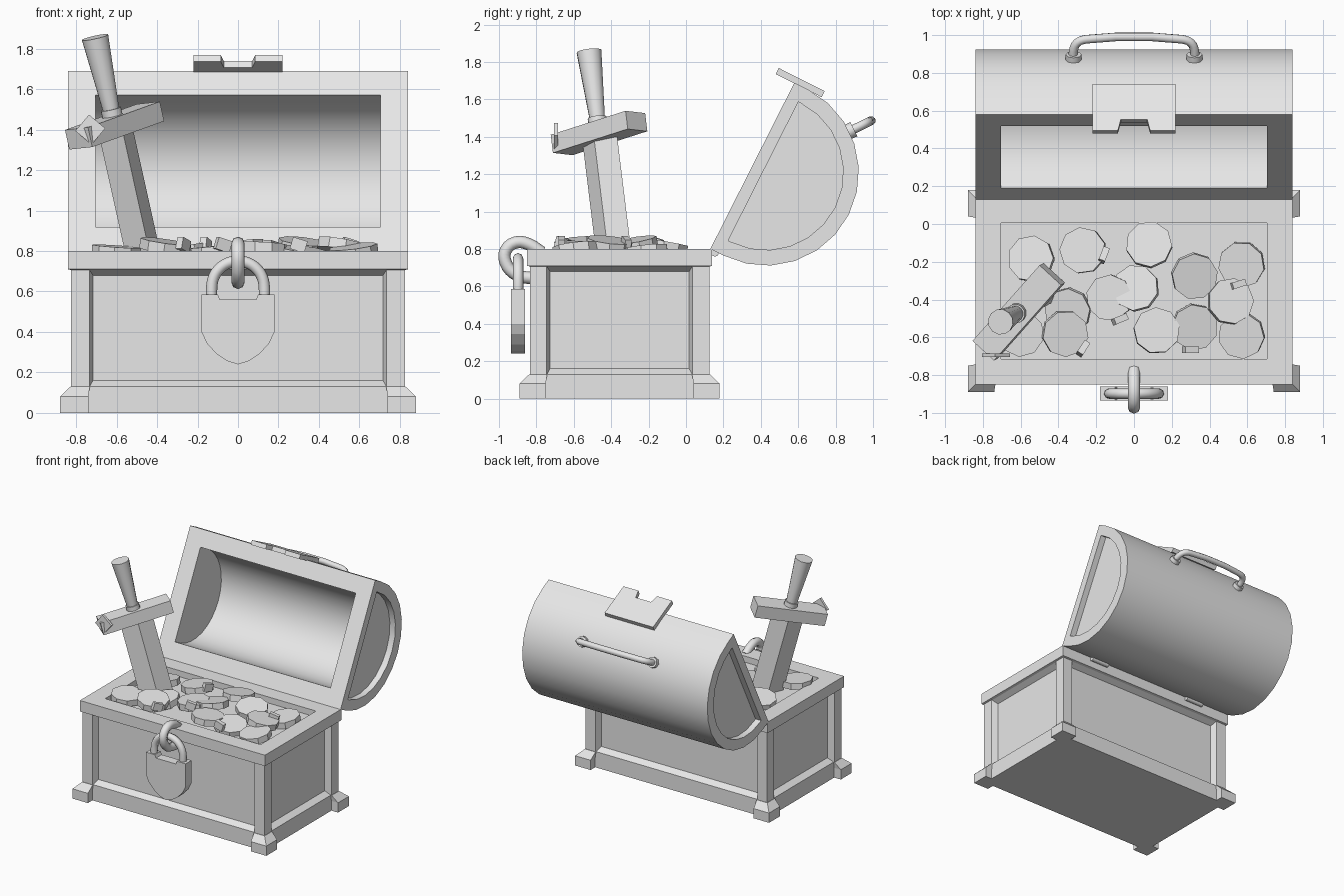
import bpy, bmesh, math, random
from mathutils import Vector, Matrix

random.seed(4)
if "Cube" in bpy.data.objects:
    bpy.data.objects.remove(bpy.data.objects["Cube"], do_unlink=True)

grey = bpy.data.materials.new("plain_grey")
grey.use_nodes = True
COLOUR = (0.8, 0.8, 0.8, 1)
grey.diffuse_color = COLOUR
grey.node_tree.nodes["Principled BSDF"].inputs["Base Color"].default_value = COLOUR


def finish(ob, smooth=False):
    ob.data.materials.clear()
    ob.data.materials.append(grey)
    if smooth:
        bpy.ops.object.select_all(action="DESELECT")
        ob.select_set(True)
        bpy.context.view_layer.objects.active = ob
        bpy.ops.object.shade_smooth_by_angle(angle=math.radians(50))
    return ob


def loft(name, loops, matrix=Matrix(), smooth=False):
    """Skin a row of matching point loops and cap both ends."""
    bm = bmesh.new()
    rows = [[bm.verts.new(matrix @ Vector(p)) for p in loop] for loop in loops]
    for a, b in zip(rows, rows[1:]):
        for i in range(len(a)):
            j = (i + 1) % len(a)
            bm.faces.new((a[i], a[j], b[j], b[i]))
    bm.faces.new(rows[0])
    bm.faces.new(rows[-1])
    bmesh.ops.recalc_face_normals(bm, faces=bm.faces)
    mesh = bpy.data.meshes.new(name)
    bm.to_mesh(mesh)
    bm.free()
    ob = bpy.data.objects.new(name, mesh)
    bpy.context.collection.objects.link(ob)
    return finish(ob, smooth)


def rect(x0, x1, y0, y1, z):
    return [(x0, y0, z), (x1, y0, z), (x1, y1, z), (x0, y1, z)]


def box(name, size, matrix):
    x, y, z = (s / 2 for s in size)
    return loft(name, [rect(-x, x, -y, y, -z), rect(-x, x, -y, y, z)], matrix)


def circle(r, z, n):
    return [(r * math.cos(math.tau * i / n), r * math.sin(math.tau * i / n), z) for i in range(n)]


def tube(name, points, radius, matrix=Matrix()):
    cu = bpy.data.curves.new(name, "CURVE")
    cu.dimensions = "3D"
    cu.bevel_depth = radius
    cu.bevel_resolution = 2
    cu.resolution_u = 3
    cu.use_fill_caps = True
    sp = cu.splines.new("BEZIER")
    sp.bezier_points.add(len(points) - 1)
    for bp, p in zip(sp.bezier_points, points):
        bp.co = matrix @ Vector(p)
        bp.handle_left_type = bp.handle_right_type = "AUTO"
    ob = bpy.data.objects.new(name, cu)
    bpy.context.collection.objects.link(ob)
    bpy.ops.object.select_all(action="DESELECT")
    ob.select_set(True)
    bpy.context.view_layer.objects.active = ob
    bpy.ops.object.convert(target="MESH")
    return finish(bpy.context.object, True)


# Chest body: rails, recessed panels, rim and tray as one stepped loft
HX, HY, CY = 0.84, 0.495, -0.355
steps = [(0.02, 0), (0.02, 0.13), (0.065, 0.16), (0.065, 0.68), (0.02, 0.705),
         (0, 0.71), (0, 0.8), (0.135, 0.8), (0.135, 0.75)]
loft("chest_body", [rect(i - HX, HX - i, CY - HY + i, CY + HY - i, z) for i, z in steps])

# Corner posts and feet
post = [(0.015, 0.015), (0.105, 0.015), (0.125, 0.07), (0.07, 0.125), (0.015, 0.105)]
foot = [(-0.04, 0.1, 0), (-0.04, 0.1, 0.08), (0.012, 0.108, 0.13)]
for sx, side in ((-1, "right"), (1, "left")):
    for sy, end in ((-1, "front"), (1, "back")):
        corner = Matrix.Translation((sx * HX, CY + sy * HY, 0)) @ Matrix.Diagonal((-sx, -sy, 1, 1))
        loft(f"{end}_{side}_post", [[(a, b, z) for a, b in post] for z in (0.12, 0.71)], corner)
        loft(f"{end}_{side}_foot", [rect(a, b, a, b, z) for a, b, z in foot], corner)

# Lid frame: x along the chest, y up the open edge, z out through the dome
up = Vector((0, 0.45, 0.89)).normalized()
out = Vector((0, up.z, -up.y))
LID = Matrix.Translation((0, 0.355, 1.245)) @ Matrix((Vector((1, 0, 0)), up, out)).transposed().to_4x4()
SPRING = 0.08


def dome(x, r, base, n=12):
    arc = [(x, r * math.cos(math.pi * i / n), SPRING + r * math.sin(math.pi * i / n)) for i in range(n + 1)]
    return [(x, r, base)] + arc + [(x, -r, base)]


ends = [(0.79, 0.415, 0.065), (0.84, 0.415, 0.065), (0.84, 0.498, 0)]
lid = loft("lid", [dome(-x, r, b) for x, r, b in ends] + [dome(x, r, b) for x, r, b in reversed(ends)], LID)
hollow = loft("lid_hollow", [dome(x, 0.365, -0.1, 16) for x in (-0.705, 0.705)], LID)
hollow.hide_render = True
cut = lid.modifiers.new("hollow", "BOOLEAN")
cut.operation, cut.object, cut.solver = "DIFFERENCE", hollow, "EXACT"
bpy.context.view_layer.objects.active = lid
bpy.ops.object.modifier_apply(modifier=cut.name)
bpy.data.objects.remove(hollow, do_unlink=True)
finish(lid, True)

# Notched latch plate on the lid edge
latch = [(-0.22, -0.11), (-0.085, -0.11), (-0.07, -0.045), (0.07, -0.045),
         (0.085, -0.11), (0.22, -0.11), (0.22, 0.165), (-0.22, 0.165)]
loft("latch_plate", [[(x, u, n) for x, n in latch] for u in (0.494, 0.53)], LID)

# Lid handle with collars
tilt = math.radians(53)
rise = Vector((0, math.sin(tilt), math.cos(tilt)))
base = Vector((0, 0, SPRING)) + rise * 0.48
grip_path = [(0.32, 0), (0.32, 0.07), (0.3, 0.115), (0.25, 0.135)]
grip_path += [(-x, h) for x, h in reversed(grip_path)]
tube("lid_handle", [Vector((x, 0, 0)) + base + rise * h for x, h in grip_path], 0.024, LID)
for s in (-1, 1):
    foot_at = Vector((s * 0.32, 0, 0)) + base
    tube("handle_collar", [foot_at, foot_at + rise * 0.045], 0.042, LID)

# Hinge barrels
for s in (-1, 1):
    tube("hinge", [(s * 0.48 - 0.08, 0.155, 0.78), (s * 0.48 + 0.08, 0.155, 0.78)], 0.021)

# Padlock, shackle and staple
half = [(0.05, 0.255), (0.105, 0.29), (0.155, 0.345), (0.18, 0.4), (0.18, 0.585), (0.1, 0.585), (0.09, 0.56)]
shield = [(0, 0.24)] + half + [(-x, z) for x, z in reversed(half)]
loft("padlock_body", [[(x, y, z) for x, z in shield] for y in (-0.935, -0.86)])
bow = [(0.13 * math.cos(math.pi * i / 8), -0.898, 0.62 + 0.13 * math.sin(math.pi * i / 8)) for i in range(9)]
tube("padlock_shackle", [(0.13, -0.898, 0.56)] + bow + [(-0.13, -0.898, 0.56)], 0.028)
staple = [(-0.77, 0.78), (-0.84, 0.825), (-0.91, 0.835), (-0.965, 0.79), (-0.965, 0.73),
          (-0.92, 0.67), (-0.86, 0.648), (-0.79, 0.645)]
tube("lock_staple", [(0, y, z) for y, z in staple], 0.033)

# Sword frame: x along the guard, y through the blade, z toward the pommel
axis = Vector((-0.235, -0.13, 1.06)).normalized()
along = Vector((0.64, 0.72, 0.22))
along = (along - axis * along.dot(axis)).normalized()
SWORD = Matrix.Translation((-0.61, -0.465, 1.42)) @ Matrix((along, axis.cross(along), axis)).transposed().to_4x4()
loft("sword_blade", [[(-0.125, 0, z), (0, -0.045, z), (0.125, 0, z), (0, 0.045, z)] for z in (-0.69, 0)], SWORD)
box("sword_guard", (0.55, 0.155, 0.1), SWORD)
loft("sword_collar", [circle(0.052, z, 12) for z in (0.04, 0.085)], SWORD, True)
loft("sword_grip", [circle(0.042, 0.08, 12), circle(0.068, 0.45, 12)], SWORD, True)
box("guard_gem", (0.105, 0.02, 0.105),
    Matrix.Translation((-0.73, -0.695, 1.4)) @ Matrix.Rotation(math.radians(40), 4, "Y"))

# Heap of tilted coins
coins = [(-0.545, -0.185), (-0.27, -0.14), (0.08, -0.11), (0.32, -0.275), (0.57, -0.215),
         (-0.13, -0.39), (0.01, -0.34), (0.51, -0.41), (0.32, -0.545), (0.57, -0.59),
         (0.12, -0.565), (-0.365, -0.58), (-0.35, -0.46), (-0.6, -0.58)]
for i, (x, y) in enumerate(coins):
    lean = Matrix.Rotation(random.uniform(-0.2, 0.2), 4, "X") @ Matrix.Rotation(random.uniform(-0.2, 0.2), 4, "Y")
    place = Matrix.Translation((x, y, 0.785 + 0.013 * (i % 4))) @ lean @ Matrix.Rotation(i, 4, "Z")
    loft("coin", [circle(0.123, z, 9) for z in (-0.025, 0.025)], place)

# Loose gems among the coins
for x, y, turn in ((-0.16, -0.165, 1.2), (-0.075, -0.505, 0.4), (-0.27, -0.66, 1), (0.3, -0.665, 0), (0.55, -0.32, 0.3)):
    place = Matrix.Translation((x, y, 0.83)) @ Matrix.Rotation(turn, 4, "Z") @ Matrix.Rotation(0.3, 4, "Y")
    box("gem", (0.075, 0.035, 0.06), place)
